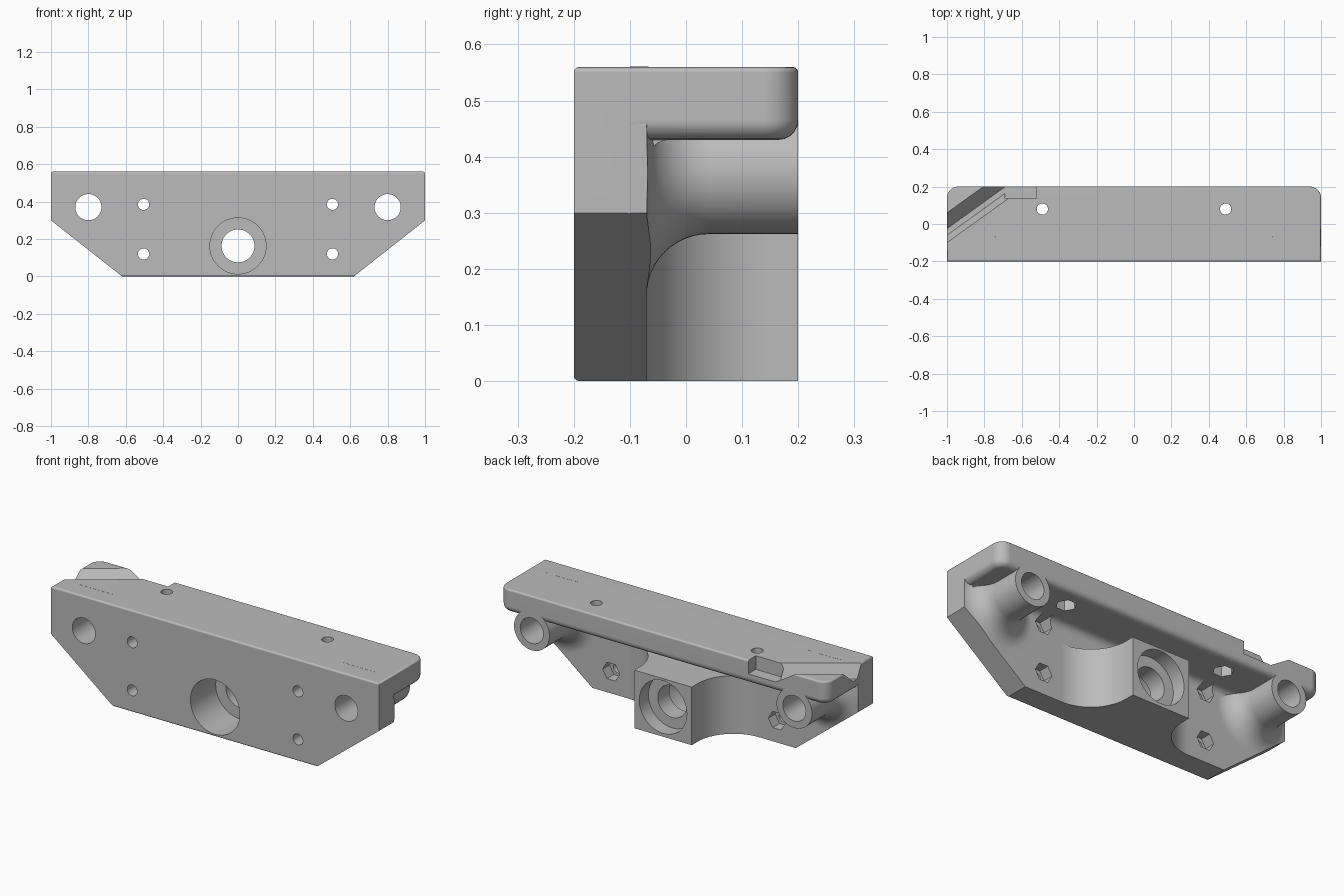
import bpy, bmesh
from math import sin, cos, pi
from mathutils import Vector, Matrix

cube = bpy.data.objects.get("Cube")
if cube:
    bpy.data.objects.remove(cube, do_unlink=True)

grey = bpy.data.materials.new("plain_grey")
grey.use_nodes = True
colour = (0.5, 0.5, 0.5, 1)
grey.diffuse_color = colour
for node in grey.node_tree.nodes:
    if node.type == 'BSDF_PRINCIPLED':
        node.inputs["Base Color"].default_value = colour

TOP, BACK, FRONT, SHELF, WALL = 0.56, 0.2, -0.2, 0.43, -0.07


def arc(cx, cy, r, start, end, n=12):
    """Points on an arc, angles in degrees."""
    steps = [(start + (end - start) * i / n) * pi / 180 for i in range(n + 1)]
    return [(cx + r * cos(a), cy + r * sin(a)) for a in steps]


def to_object(bm, name):
    bmesh.ops.recalc_face_normals(bm, faces=bm.faces[:])
    mesh = bpy.data.meshes.new(name)
    bm.to_mesh(mesh)
    bm.free()
    mesh.materials.append(grey)
    obj = bpy.data.objects.new(name, mesh)
    bpy.context.collection.objects.link(obj)
    return obj


def prism_mesh(points, vec):
    bm = bmesh.new()
    face = bm.faces.new([bm.verts.new(p) for p in points])
    new = bmesh.ops.extrude_face_region(bm, geom=[face])["geom"]
    bmesh.ops.translate(bm, vec=vec, verts=[v for v in new if isinstance(v, bmesh.types.BMVert)])
    return bm


def prism(name, points, vec):
    return to_object(prism_mesh(points, vec), name)


def rod(name, x, z, r, y0, y1, n=48):
    """Round or hexagonal bar along y."""
    ring = [(x + a, y0, z + b) for a, b in arc(0, 0, r, 0, 360, n)[:-1]]
    return prism(name, ring, (0, y1 - y0, 0))


def post(name, x, y, r, z0, z1, n=32):
    """Round or hexagonal bar along z."""
    ring = [(x + a, y + b, z0) for a, b in arc(0, 0, r, 0, 360, n)[:-1]]
    return prism(name, ring, (0, 0, z1 - z0))


def combine(target, tool, operation):
    tool.hide_render = True
    mod = target.modifiers.new(operation.lower(), 'BOOLEAN')
    mod.operation, mod.solver, mod.object = operation, 'EXACT', tool
    bpy.context.view_layer.objects.active = target
    bpy.ops.object.modifier_apply(modifier=mod.name)
    bpy.data.objects.remove(tool, do_unlink=True)


def round_edges(bm, test, offset, segments):
    edges = [e for e in bm.edges if test(*[v.co for v in e.verts])]
    bmesh.ops.bevel(bm, geom=edges, offset=offset, segments=segments,
                    profile=0.5, affect='EDGES')


def near(a, b):
    return abs(a - b) < 1e-4


# Upright plate and top shelf as one L section
section = [(FRONT, 0), (FRONT, TOP), (BACK, TOP), (BACK, SHELF), (WALL, SHELF), (WALL, 0)]
bm = prism_mesh([(-1, y, z) for y, z in section], (2, 0, 0))
round_edges(bm, lambda a, b: near(a.x, b.x) and near(a.y, BACK) and near(b.y, BACK), 0.06, 8)
round_edges(bm, lambda a, b: (near(a.z, SHELF) and near(b.z, SHELF)
            and not (near(a.y, WALL) and near(b.y, WALL)))
            or (near(a.x, b.x) and near(a.y, WALL) and near(b.y, WALL)), 0.035, 5)
round_edges(bm, lambda a, b: (near(a.z, TOP) and near(b.z, TOP))
            or (near(a.y, FRONT) and near(b.y, FRONT) and near(a.z, 0) and near(b.z, 0)), 0.01, 3)
body = to_object(bm, "mounting_bracket")

# Fillet under the shelf
fillet = [(-0.09, 0.45), (-0.09, 0.39)] + arc(-0.03, 0.39, 0.04, 180, 90, 6) + [(-0.03, 0.45)]
combine(body, prism("shelf_fillet", [(-0.96, y, z) for y, z in fillet], (1.92, 0, 0)), 'UNION')

# Central hub with coved flanks
cove = arc(0.395, 0.15, 0.22, 180, 270, 16)
half = [(0.175, BACK)] + cove + [(0.395, -0.1)]
outline = half + [(-x, y) for x, y in reversed(half)]
combine(body, prism("central_hub", [(x, y, 0) for x, y in outline], (0, 0, 0.32)), 'UNION')

# Flared tubular bosses at the ends
flare = [(0, -0.1), (0.218, -0.1)] + arc(0.218, 0.04, 0.11, 270, 180) + [(0.108, BACK), (0, BACK)]
for side in (-1, 1):
    bm = bmesh.new()
    verts = [bm.verts.new((r, y, 0)) for r, y in flare]
    edges = [bm.edges.new(pair) for pair in zip(verts, verts[1:])]
    bmesh.ops.spin(bm, geom=verts + edges, axis=(0, 1, 0), cent=(0, 0, 0),
                   angle=2 * pi, steps=48, use_merge=True)
    bmesh.ops.remove_doubles(bm, verts=bm.verts[:], dist=1e-5)
    bmesh.ops.translate(bm, verts=bm.verts[:], vec=(side * 0.8, 0, 0.37))
    combine(body, to_object(bm, "end_boss"), 'UNION')

# Trim the sloping lower corners and anything past the ends
trim = [(0.5, 0.5605), (1.001, 0.5605), (1.001, 0.3), (0.62, 0), (0.5565, -0.05),
        (1.2, -0.05), (1.2, 0.7), (0.5, 0.7)]
for side in (-1, 1):
    combine(body, prism("corner_trim", [(side * x, -0.5, z) for x, z in trim], (0, 1, 0)),
            'DIFFERENCE')

# Bores, screw holes and hexagonal nut pockets
cutters = [rod("front_bore", 0, 0.163, 0.15, -0.3, 0.02, 64),
           rod("back_bore", 0, 0.163, 0.145, 0.12, 0.3, 64),
           rod("through_bore", 0, 0.163, 0.088, -0.1, 0.25)]
for side in (-1, 1):
    cutters.append(rod("boss_bore", side * 0.8, 0.37, 0.07, -0.3, 0.3))
    for z in (0.12, 0.385):
        cutters.append(rod("screw_hole", side * 0.505, z, 0.03, -0.3, 0, 32))
        cutters.append(rod("nut_pocket", side * 0.505, z, 0.052, -0.13, -0.03, 6))
    cutters.append(post("top_hole", side * 0.49, 0.08, 0.03, 0.4, 0.6))
    cutters.append(post("top_nut_pocket", side * 0.49, 0.08, 0.052, 0.41, 0.49, 6))

# Diagonal channel and notch in the shelf corner
channel = [(-0.12, 0.6), (-0.1, TOP), (-0.06, 0.485), (-0.025, 0.485), (0.06, TOP), (0.105, 0.6)]
run = Vector((0.7, 0.7 * 0.72, 0))
start = Vector((-0.1, -0.072, 0))
cutters.append(prism("channel", [Vector((-1, y, z)) + start for y, z in channel], run))
notch = [(-0.69, 0.135), (-0.52, 0.135), (-0.52, 0.3), (-0.69, 0.3)]
cutters.append(prism("notch", [(x, y, 0.485) for x, y in notch], (0, 0, 0.2)))
for cutter in cutters:
    combine(body, cutter, 'DIFFERENCE')

# Smooth curves, crisp edges
bpy.ops.object.select_all(action='DESELECT')
body.select_set(True)
bpy.context.view_layer.objects.active = body
bpy.ops.object.shade_smooth_by_angle(angle=0.55)
weighted = body.modifiers.new("even_normals", 'WEIGHTED_NORMAL')
weighted.keep_sharp = True
